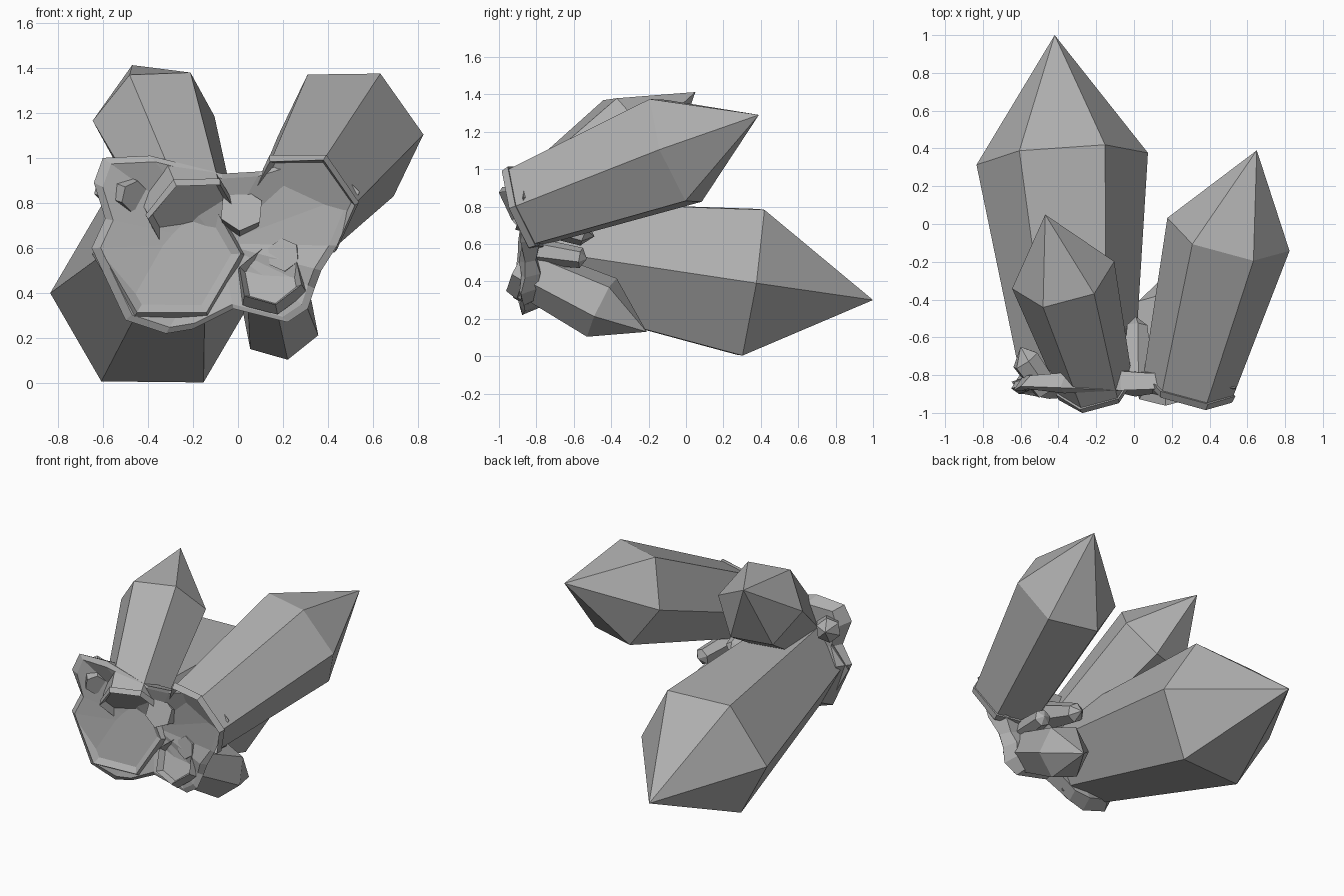
import bpy, bmesh, math, random
from mathutils import Vector

if "Cube" in bpy.data.objects:
    bpy.data.objects.remove(bpy.data.objects["Cube"])

random.seed(4)

# Dark grey stone
stone = bpy.data.materials.new("dark_grey_stone")
stone.diffuse_color = (.43, .43, .43, 1)
stone.use_nodes = True
stone.node_tree.nodes["Principled BSDF"].inputs["Base Color"].default_value = stone.diffuse_color


def make(name, verts, faces):
    mesh = bpy.data.meshes.new(name)
    mesh.from_pydata([tuple(v) for v in verts], [], faces)
    bm = bmesh.new()
    bm.from_mesh(mesh)
    bmesh.ops.recalc_face_normals(bm, faces=bm.faces[:])
    bm.to_mesh(mesh)
    bm.free()
    mesh.materials.append(stone)
    obj = bpy.data.objects.new(name, mesh)
    bpy.context.collection.objects.link(obj)
    return obj


def hexagon(center, axis, radius, phase=0, jitter=0):
    """Six points around a centre, square to the axis."""
    n = axis.normalized()
    u = Vector((1, 0, 0))
    u = (u - n * u.dot(n)).normalized()
    v = u.cross(n)
    pts = []
    for i in range(6):
        a = math.radians(60 * i + phase)
        r = radius * (1 + random.uniform(-jitter, jitter))
        pts.append(center + r * (math.cos(a) * u + math.sin(a) * v))
    return pts


def strips(rings, closed=False):
    faces = []
    count = rings if closed else rings - 1
    for k in range(count):
        a, b = 6 * k, 6 * ((k + 1) % rings)
        for i in range(6):
            j = (i + 1) % 6
            faces.append((a + i, a + j, b + j, b + i))
    return faces


def crystal(name, base, r_base, shoulder, r_shoulder, tip, phase=0):
    base, shoulder, tip = Vector(base), Vector(shoulder), Vector(tip)
    axis = shoulder - base
    verts = hexagon(base, axis, r_base, phase) + hexagon(shoulder, axis, r_shoulder, phase)
    verts.append(tip)
    faces = strips(2) + [(6 + i, 6 + (i + 1) % 6, 12) for i in range(6)]
    faces.append(tuple(range(6)))
    make(name, verts, faces)


def collar(name, base, shoulder, r_in, r_out, front, back, phase=0):
    """Rough raised rim of rock around the root of a crystal."""
    base = Vector(base)
    axis = Vector(shoulder) - base
    n = axis.normalized()
    verts = hexagon(base + n * back, axis, r_in, phase)
    verts += hexagon(base + n * back, axis, r_out, phase, 0.02)
    verts += hexagon(base - n * front, axis, r_in * .6 + r_out * .4, phase, 0.03)
    verts += hexagon(base, axis, r_in * 0.9, phase)
    make(name, verts, strips(4, closed=True))


# Large crystals: root, root radius, shoulder, shoulder radius, tip, twist
large = [
    ("main_crystal", (-.295, -.85, .575), .295, (-.38, .345, .395), .455, (-.42, 1.0, .30), 0),
    ("upper_right_crystal", (.29, -.845, .80), .245, (.50, -.055, 1.10), .335, (.65, .39, 1.29), 6),
    ("upper_left_crystal", (-.205, -.85, .755), .20, (-.375, -.27, 1.175), .28, (-.47, .05, 1.412), -7),
    ("lower_crystal", (.145, -.86, .46), .135, (.19, -.45, .26), .178, (.23, -.21, .13), -20),
]
for c in large:
    crystal(*c)

# Small crystals
crystal("centre_small_crystal", (.015, -.88, .77), .10, (.015, -.545, .65), .062, (.01, -.49, .64), 25)
crystal("right_small_crystal", (.20, -.86, .57), .075, (.27, -.56, .525), .055, (.28, -.53, .52), 35)
crystal("left_small_crystal", (-.46, -.88, .83), .07, (-.575, -.72, .87), .08, (-.60, -.65, .89), 15)

# Rock rims around the large roots
rims = [(.05, .025, .04), (.015, .04, 0), (.012, .035, 0), (.03, .04, .03)]
for (name, base, rb, shoulder, rs, tip, tw), (wide, front, back) in zip(large, rims):
    collar(name.replace("crystal", "rim"), base, shoulder, rb, rb + wide, front, back, tw)

# Ragged rock plate tying the roots together, dished in the middle
outline = [(-.60, 1.0), (-.39, 1.01), (-.07, .93), (.10, .94), (.36, 1.02), (.54, .85),
           (.44, .61), (.37, .50), (.34, .42), (.31, .33), (.22, .27), (-.02, .33),
           (-.20, .24), (-.32, .22), (-.50, .28), (-.65, .60), (-.59, .73), (-.64, .89)]
n = len(outline)
mid = Vector((-.08, .62))
verts = []
for k, y in ((.93, -.885), (1.0, -.87), (.90, -.79)):
    for i, p in enumerate(outline):
        q = mid + (Vector(p) - mid) * k
        verts.append((q.x, y + random.uniform(-.015, .015), q.y))
faces = [(a + i, a + (i + 1) % n, a + n + (i + 1) % n, a + n + i)
         for a in (0, n) for i in range(n)]
verts += [(mid.x, -.80, mid.y), (mid.x, -.77, mid.y)]
faces += [(i, (i + 1) % n, 3 * n) for i in range(n)]
faces += [(2 * n + i, 2 * n + (i + 1) % n, 3 * n + 1) for i in range(n)]
make("rock_base", verts, faces)
